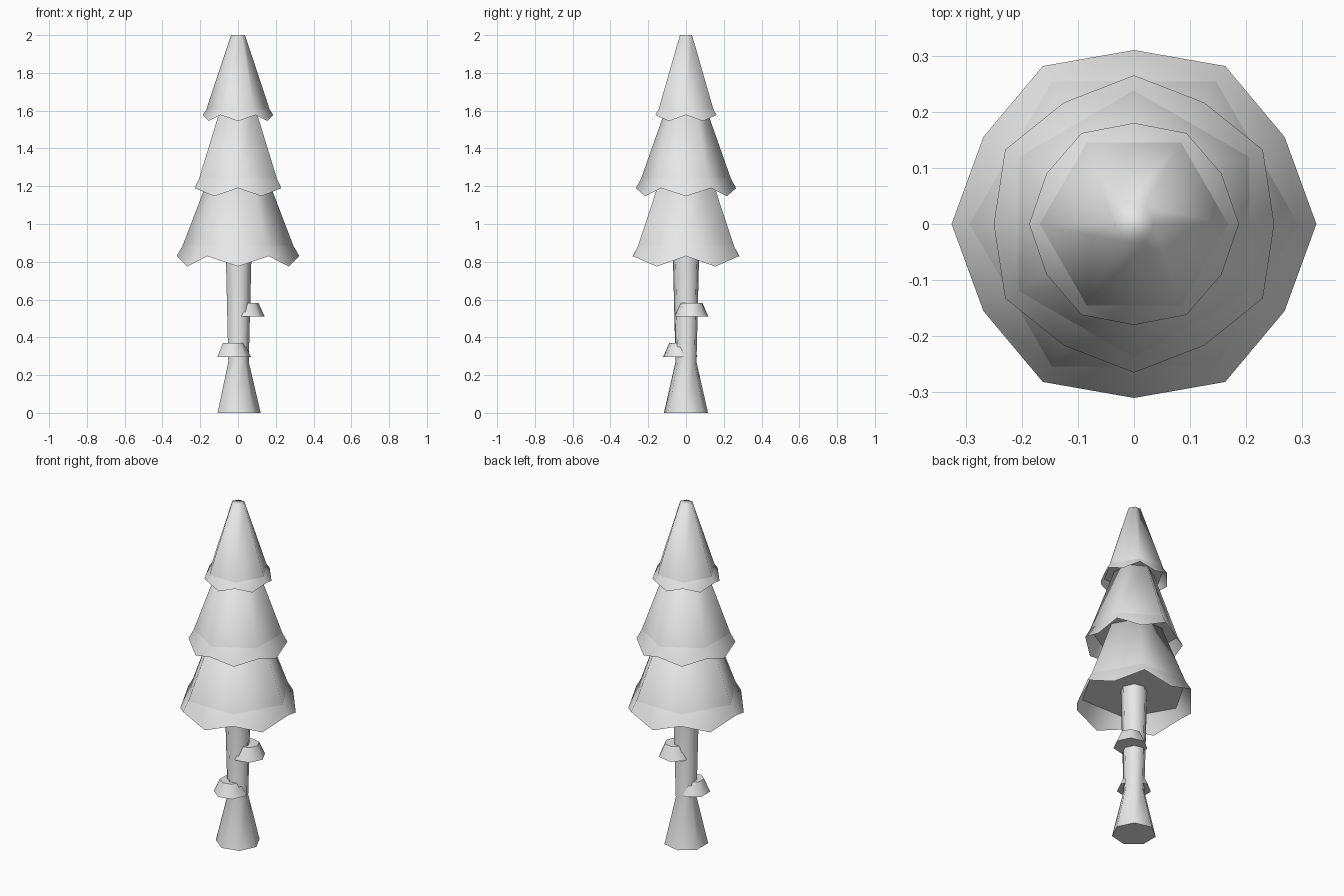
import bpy, bmesh, math

if "Cube" in bpy.data.objects:
    bpy.data.objects.remove(bpy.data.objects["Cube"])

grey = bpy.data.materials.new("light grey")
grey.diffuse_color = (0.8, 0.8, 0.8, 1)
grey.use_nodes = True
grey.node_tree.nodes["Principled BSDF"].inputs["Base Color"].default_value = grey.diffuse_color


def make(name, bm, angle):
    bmesh.ops.recalc_face_normals(bm, faces=bm.faces)
    me = bpy.data.meshes.new(name)
    bm.to_mesh(me)
    bm.free()
    me.materials.append(grey)
    ob = bpy.data.objects.new(name, me)
    bpy.context.collection.objects.link(ob)
    bpy.ops.object.select_all(action='DESELECT')
    ob.select_set(True)
    bpy.context.view_layer.objects.active = ob
    bpy.ops.object.shade_smooth_by_angle(angle=math.radians(angle))
    return ob


def ring(bm, n, r, z, rot=0, cx=0, cy=0):
    return [bm.verts.new((cx + r * math.cos(rot + math.tau * i / n),
                          cy + r * math.sin(rot + math.tau * i / n), z))
            for i in range(n)]


def stack(name, n, profile, angle, rot=0, cx=0, cy=0):
    """Closed n-sided solid through (radius, height) rings."""
    bm = bmesh.new()
    rings = [ring(bm, n, r, z, rot, cx, cy) for r, z in profile]
    for a, b in zip(rings, rings[1:]):
        for i in range(n):
            j = (i + 1) % n
            bm.faces.new((a[i], a[j], b[j], b[i]))
    bm.faces.new(rings[0][::-1])
    bm.faces.new(rings[-1])
    return make(name, bm, angle)


def skirt(name, top, high, low, rot):
    """Thin flared zigzag sheet hanging from a hexagonal cone."""
    bm = bmesh.new()
    v = ring(bm, 6, *top, rot)
    h = ring(bm, 6, *high, rot)
    d = ring(bm, 6, *low, rot + math.pi / 6)
    for i in range(6):
        j = (i + 1) % 6
        bm.faces.new((v[i], d[i], v[j]))
        bm.faces.new((v[i], h[i], d[i]))
        bm.faces.new((d[i], h[j], v[j]))
    ob = make(name, bm, 80)
    # an open sheet: make sure its normals face outwards
    if sum(p.normal.dot(p.center) - p.normal.z * p.center.z for p in ob.data.polygons) < 0:
        ob.data.flip_normals()


# trunk with flared foot
stack("trunk", 7, [(0.12, 0), (0.057, 0.27), (0.073, 0.9)], 60)

# shelf fungi on the trunk
for name, cx, cy, z in (("lower_fungus", -0.025, -0.03, 0.297),
                        ("upper_fungus", 0.048, 0.028, 0.51)):
    stack(name, 7, [(0.093, z), (0.06, z + 0.073)], 55, 0, cx, cy)

# foliage tiers: cone top, hexagon edge, high and low skirt points, turn
tiers = (
    ("bottom", (0.15, 1.26), (0.293, 0.885), (0.325, 0.83), (0.31, 0.775), 0),
    ("middle", (0.10, 1.63), (0.238, 1.24), (0.265, 1.19), (0.25, 1.147), 30),
    ("top", (0.037, 2.0), (0.168, 1.605), (0.187, 1.577), (0.18, 1.545), 0),
)
for name, tip, edge, high, low, turn in tiers:
    rot = math.radians(turn)
    stack(name + "_foliage_cone", 6, [edge, tip], 80, rot)
    skirt(name + "_foliage_skirt", edge, high, low, rot)
